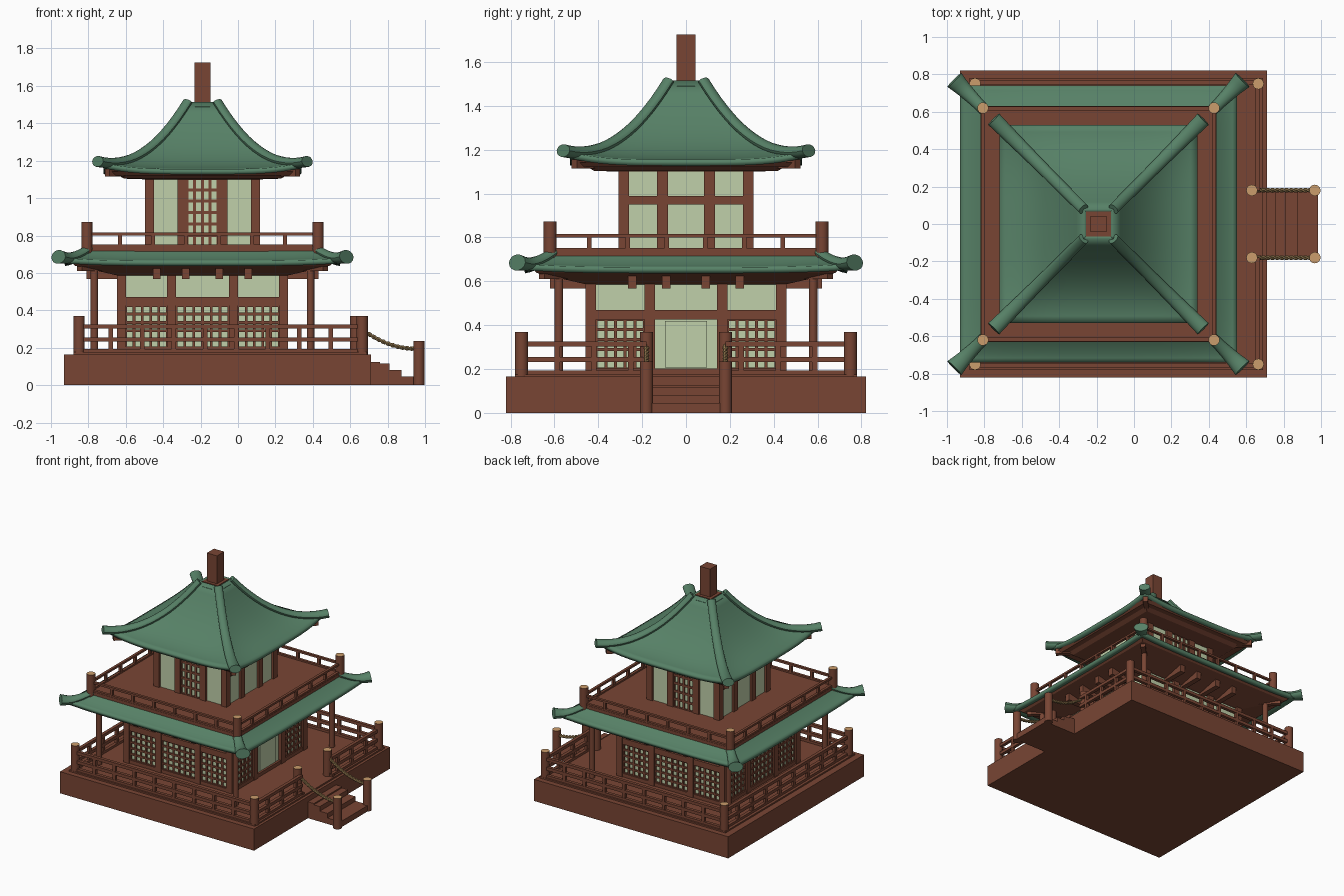
import bpy, bmesh, math
from mathutils import Matrix, Vector

if "Cube" in bpy.data.objects:
    bpy.data.objects.remove(bpy.data.objects["Cube"])

def mat(name, c):
    m = bpy.data.materials.new(name)
    m.diffuse_color = (*c, 1)
    m.use_nodes = True
    m.node_tree.nodes["Principled BSDF"].inputs["Base Color"].default_value = m.diffuse_color
    return m

BROWN = mat("red_brown_wood", (0.19, 0.06, 0.034))
PALE = mat("pale_green_paper", (0.53, 0.63, 0.40))
GREEN = mat("green_roof_tile", (0.095, 0.22, 0.135))
TAN = mat("tan_end_grain", (0.60, 0.34, 0.15))
ROPE = mat("rope_tan", (0.34, 0.22, 0.09))
CX, BX = -0.19, -0.0925            # centre of the tower, centre of the deck

def side(k, cx=CX):                # frame of one of four sides (0 front, 1 right, 2 back, 3 left)
    return Matrix.Translation((cx, 0, 0)) @ Matrix.Rotation(k * math.pi / 2, 4, 'Z')

def box(bm, x0, x1, y0, y1, z0, z1, m=Matrix()):
    s = Matrix.Diagonal((x1 - x0, y1 - y0, z1 - z0, 1))
    t = Matrix.Translation(((x0 + x1) / 2, (y0 + y1) / 2, (z0 + z1) / 2))
    bmesh.ops.create_cube(bm, size=1, matrix=m @ t @ s)

def post(bm, x, y, z0, z1, r, tan_top=True, n=20):
    res = bmesh.ops.create_cone(bm, cap_ends=True, segments=n, radius1=r, radius2=r, depth=z1 - z0,
                                matrix=Matrix.Translation((x, y, (z0 + z1) / 2)))
    for f in {f for v in res['verts'] for f in v.link_faces}:
        if tan_top and f.calc_center_median().z > z1 - 0.001:
            f.material_index = 1

def frustum(bm, levels):           # square rings of (half width, z), closed at both ends
    rings = [[bm.verts.new((CX + sx * h, sy * h, z)) for sx, sy in ((-1, -1), (1, -1), (1, 1), (-1, 1))]
             for h, z in levels]
    for a, b in zip(rings, rings[1:]):
        for i in range(4):
            bm.faces.new((a[i], a[(i + 1) % 4], b[(i + 1) % 4], b[i]))
    bm.faces.new(rings[0]); bm.faces.new(rings[-1])

def tube(bm, pts, radii, n=12, flat=1.0):
    rings = []
    for i, p in enumerate(pts):
        t = (pts[min(i + 1, len(pts) - 1)] - pts[max(i - 1, 0)]).normalized()
        u = t.cross(Vector((0, 0, 1))).normalized()
        w = u.cross(t)
        rings.append([bm.verts.new(p + radii[i] * (math.cos(a) * u + flat * math.sin(a) * w))
                      for a in (2 * math.pi * j / n for j in range(n))])
    for a, b in zip(rings, rings[1:]):
        for j in range(n):
            bm.faces.new((a[j], a[(j + 1) % n], b[(j + 1) % n], b[j]))
    bm.faces.new(rings[0]); bm.faces.new(rings[-1])

def finish(bm, name, *mats, smooth=False):
    bmesh.ops.recalc_face_normals(bm, faces=bm.faces)
    me = bpy.data.meshes.new(name)
    bm.to_mesh(me); bm.free()
    for m in mats:
        me.materials.append(m)
    ob = bpy.data.objects.new(name, me)
    bpy.context.collection.objects.link(ob)
    if smooth:
        bpy.ops.object.select_all(action='DESELECT')
        ob.select_set(True)
        bpy.context.view_layer.objects.active = ob
        bpy.ops.object.shade_smooth_by_angle(angle=math.radians(35))
    return ob

# deck platform and stairs
bm = bmesh.new()
box(bm, -0.93, 0.71, -0.82, 0.82, 0, 0.165)
box(bm, -0.88, 0.69, -0.78, 0.78, 0.16, 0.176)
finish(bm, "deck", BROWN)
bm = bmesh.new()
for x, z in ((0.76, 0.125), (0.81, 0.115), (0.875, 0.08), (0.985, 0.045)):
    box(bm, 0.70, x, -0.17, 0.17, 0, z)
finish(bm, "stairs", BROWN)

# railing with balusters; the gap is left open for the stairs
def railing(bm, cx, h, rails, z0, z1, n, w, gap_side=None, gap=0):
    for k in range(4):
        m = side(k, cx)
        spans = [(-h, -gap), (gap, h)] if k == gap_side else [(-h, h)]
        for a, b in spans:
            for r0, r1 in rails:
                box(bm, a, b, -h - w, -h + w, r0, r1, m)
        for i in range(1, n):
            u = -h + 2 * h * i / n
            if not (k == gap_side and abs(u) < gap):
                box(bm, u - w, u + w, -h - w * .9, -h + w * .9, z0, z1, m)

bm = bmesh.new()
railing(bm, BX, 0.755, ((0.302, 0.325), (0.232, 0.256), (0.176, 0.194)), 0.176, 0.31, 9, 0.012, 1, 0.18)
finish(bm, "deck_railing", BROWN)
bm = bmesh.new()
for sy in (-1, 1):
    for x, y, z0, z1 in ((BX - 0.757, 0.75, 0.165, 0.37), (BX + 0.757, 0.75, 0.165, 0.37),
                         (0.63, 0.18, 0.165, 0.37), (0.967, 0.18, 0, 0.235)):
        post(bm, x, sy * y, z0, z1, 0.03)
    box(bm, 0.63, 0.66, sy * 0.18 - 0.012, sy * 0.18 + 0.012, 0.165, 0.2)
    box(bm, 0.64, 0.68, sy * 0.18 - 0.012, sy * 0.18 + 0.012, 0.165, 0.19)
finish(bm, "deck_posts", BROWN, TAN, smooth=True)

# two-strand ropes beside the stairs
bm = bmesh.new()
for sy in (-1, 1):
    for ph in (0, math.pi):
        pts = []
        for i in range(61):
            t = i / 60
            a = ph + t * 40
            z = 0.315 - 0.12 * t - 0.13 * t * (1 - t)
            pts.append(Vector((0.64 + 0.32 * t, sy * 0.18 + 0.006 * math.cos(a), z + 0.006 * math.sin(a))))
        tube(bm, pts, [0.007] * 61, 6)
finish(bm, "stair_ropes", ROPE, smooth=True)

# paper wall cores
bm = bmesh.new()
box(bm, CX - 0.435, CX + 0.435, -0.435, 0.435, 0.17, 0.62)
box(bm, CX - 0.293, CX + 0.293, -0.293, 0.293, 0.73, 1.12)
finish(bm, "wall_panels", PALE)

def lattice(bm, m, d, u0, u1, z0, z1, cols, rows, w=0.007):
    for i in range(cols + 1):
        u = u0 + (u1 - u0) * i / cols
        box(bm, u - w, u + w, -d, -d + 0.02, z0, z1, m)
    for j in range(rows + 1):
        z = z0 + (z1 - z0) * j / rows
        box(bm, u0, u1, -d, -d + 0.02, z - w, z + w, m)

# timber frames of both storeys, lattices and door
frame1, frame2, grid, door = (bmesh.new() for _ in range(4))
for k in range(4):
    m = side(k)
    box(frame1, -0.458, -0.41, -0.458, -0.41, 0.17, 0.62, m)
    box(frame2, -0.308, -0.26, -0.308, -0.26, 0.73, 1.12, m)
    for s in (-1, 1):
        box(frame1, s * 0.165 - 0.024, s * 0.165 + 0.024, -0.458, -0.42, 0.17, 0.62, m)
        box(frame2, s * 0.108 - 0.025, s * 0.108 + 0.025, -0.308, -0.28, 0.73, 1.12, m)
        lattice(grid, m, 0.445, s * 0.189, s * 0.41, 0.2, 0.425, 5, 5)
    box(frame1, -0.44, 0.44, -0.453, -0.42, 0.425, 0.47, m)
    box(frame1, -0.44, 0.44, -0.453, -0.42, 0.17, 0.203, m)
    box(frame2, -0.29, 0.29, -0.302, -0.28, 1.10, 1.12, m)
    if k == 1:
        box(door, -0.095, 0.095, -0.442, -0.434, 0.207, 0.42, m)
    else:
        lattice(grid, m, 0.445, -0.141, 0.141, 0.2, 0.425, 6, 5)
    if k % 2:
        box(frame2, -0.29, 0.29, -0.302, -0.28, 0.95, 0.99, m)
    else:
        lattice(grid, m, 0.301, -0.083, 0.083, 0.74, 1.105, 4, 6, 0.008)
finish(frame1, "lower_frame", BROWN)
finish(frame2, "upper_frame", BROWN)
finish(grid, "window_lattices", BROWN)
finish(door, "door", PALE)

# round columns carrying the lower roof
bm = bmesh.new()
for sx in (-1, 1):
    for sy in (-1, 1):
        post(bm, CX + sx * 0.578, sy * 0.58, 0.17, 0.65, 0.02, False)
finish(bm, "porch_columns", BROWN, smooth=True)

# soffits and rafters
bm = bmesh.new()
frustum(bm, ((0.70, 0.655), (0.68, 0.638), (0.45, 0.585)))
for k in range(4):
    for u in (-0.245, -0.09, 0.09, 0.245):
        box(bm, u - 0.02, u + 0.02, -0.62, -0.43, 0.568, 0.635, side(k))
    diag = side(k) @ Matrix.Rotation(math.pi / 4, 4, 'Z')
    box(bm, -0.018, 0.018, -0.93, -0.62, 0.61, 0.65, diag)
finish(bm, "lower_soffit", BROWN)
bm = bmesh.new()
frustum(bm, ((0.51, 1.142), (0.49, 1.122), (0.45, 1.122), (0.42, 1.104), (0.30, 1.10)))
for k in range(4):
    box(bm, -0.018, 0.018, -0.72, -0.55, 1.115, 1.155, side(k) @ Matrix.Rotation(math.pi / 4, 4, 'Z'))
finish(bm, "upper_soffit", BROWN)

# swept roofs: profile of (half width, z), corners lifted near the eaves
def sample(prof, h):
    for (a, za), (b, zb) in zip(prof, prof[1:]):
        if h <= b:
            break
    return za + (zb - za) * (h - a) / (b - a)

def roof(name, prof, lift, tip, r0, r1):
    bm = bmesh.new()
    h0, h1 = prof[0][0], prof[-1][0]
    rise = lambda h, s: lift * ((h - h0) / (h1 - h0)) ** 2 * abs(s) ** 4
    n = 24
    for k in range(4):
        rows = []
        for h, z in prof:
            rows.append([bm.verts.new(side(k) @ Vector((h * s, -h, z + rise(h, s))))
                         for s in (2 * i / n - 1 for i in range(n + 1))])
        for a, b in zip(rows, rows[1:]):
            for i in range(n):
                bm.faces.new((a[i], b[i], b[i + 1], a[i + 1]))
    bmesh.ops.remove_doubles(bm, verts=bm.verts, dist=1e-5)
    ob = finish(bm, name, GREEN, smooth=True)
    mod = ob.modifiers.new("thickness", 'SOLIDIFY')
    mod.thickness, mod.offset = 0.028, -1
    # rounded hip ridges
    bm = bmesh.new()
    for k in range(4):
        pts, rad = [], []
        for i in range(17):
            t = i / 16
            h = h0 + (tip - h0) * t
            hc = min(h, h1)
            pts.append(side(k) @ Vector((h, -h, sample(prof, hc) + rise(hc, 1) + 0.2 * (h - hc))))
            rad.append(r0 + (r1 - r0) * t ** 2)
        tube(bm, pts, rad, 14, 0.7)
    finish(bm, name + "_hips", GREEN, smooth=True)

# smooth the few profile points of the big roof with a power curve
upper = [(0.08 + 0.45 * t, 1.155 + 0.35 * (1 - t) ** 2 * (1 - 0.1 * t) + 0.01 * (1 - t)) for t in (i / 12 for i in range(13))]
lower = [(0.60 + 0.14 * t, 0.664 + 0.074 * (1 - t) ** 1.5) for t in (i / 6 for i in range(7))]
roof("upper_roof", upper, 0.035, 0.56, 0.03, 0.042)
roof("lower_roof", lower, 0.016, 0.77, 0.03, 0.053)

# balcony floor and railing
bm = bmesh.new()
box(bm, CX - 0.63, CX + 0.63, -0.63, 0.63, 0.70, 0.74)
finish(bm, "balcony_floor", BROWN)
bm = bmesh.new()
railing(bm, CX, 0.618, ((0.80, 0.815), (0.735, 0.752)), 0.735, 0.805, 7, 0.01)
finish(bm, "balcony_railing", BROWN)
bm = bmesh.new()
for sx in (-1, 1):
    for sy in (-1, 1):
        post(bm, CX + sx * 0.618, sy * 0.62, 0.70, 0.872, 0.03)
finish(bm, "balcony_posts", BROWN, TAN, smooth=True)

# roof cap and finial
bm = bmesh.new()
bmesh.ops.create_cone(bm, cap_ends=True, segments=8, radius1=0.11, radius2=0.105, depth=0.06,
                      matrix=Matrix.Translation((CX, 0, 1.46)) @ Matrix.Rotation(math.pi / 8, 4, 'Z'))
finish(bm, "roof_cap", GREEN)
bm = bmesh.new()
box(bm, CX - 0.066, CX + 0.066, -0.066, 0.066, 1.47, 1.512)
box(bm, CX - 0.043, CX + 0.043, -0.043, 0.043, 1.50, 1.725)
finish(bm, "finial", BROWN)
